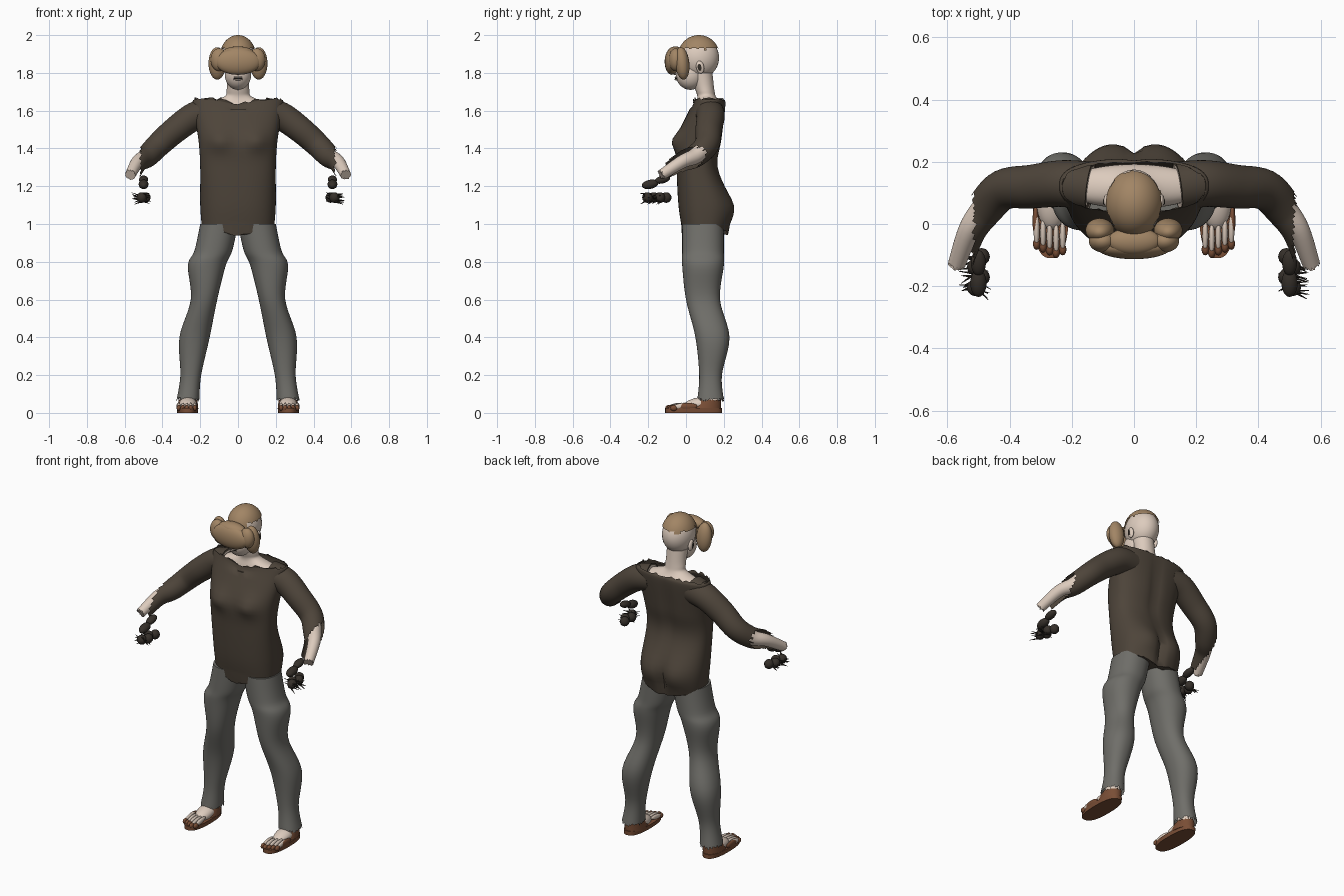
import bpy, bmesh, random
from math import sin, cos, pi, exp, copysign
from mathutils import Vector, Euler

random.seed(4)
if "Cube" in bpy.data.objects:
    bpy.data.objects.remove(bpy.data.objects["Cube"], do_unlink=True)


def material(name, red, green, blue):
    mat = bpy.data.materials.new(name)
    mat.use_nodes = True
    mat.diffuse_color = (red, green, blue, 1)
    bsdf = mat.node_tree.nodes["Principled BSDF"]
    bsdf.inputs["Base Color"].default_value = (red, green, blue, 1)
    return mat


SKIN = material("pale skin", .72, .6, .51)
SHIRT = material("dark brown cloth", .075, .058, .042)
TROUSERS = material("grey cloth", .16, .157, .142)
HAIR = material("tan hair", .36, .235, .13)
LEATHER = material("sandal leather", .19, .075, .036)
DARK = material("near black leather", .036, .029, .023)


def rough(amount):
    return random.uniform(-amount, amount)


def finish(name, bm, mat, cut=None):
    if cut:
        doomed = [vert for vert in bm.verts if cut(vert.co)]
        bmesh.ops.delete(bm, geom=doomed, context="VERTS")
    bmesh.ops.recalc_face_normals(bm, faces=bm.faces)
    mesh = bpy.data.meshes.new(name)
    bm.to_mesh(mesh)
    bm.free()
    mesh.materials.append(mat)
    obj = bpy.data.objects.new(name, mesh)
    bpy.context.collection.objects.link(obj)
    bpy.ops.object.select_all(action="DESELECT")
    bpy.context.view_layer.objects.active = obj
    obj.select_set(True)
    bpy.ops.object.shade_smooth_by_angle(angle=1)


def spline(rows, steps=6):
    """Smooth the rows with a Catmull-Rom curve."""
    points = [Vector(row) for row in rows]
    last = len(points) - 1
    smooth = []
    for i in range(last):
        start, end = points[i], points[i + 1]
        slope_in = (end - points[max(i - 1, 0)]) / 2
        slope_out = (points[min(i + 2, last)] - start) / 2
        for k in range(steps):
            t = k / steps
            ease = t * t * (3 - 2 * t)
            smooth.append(start.lerp(end, ease)
                          + slope_in * t * (1 - t) ** 2
                          - slope_out * t * t * (1 - t))
    return smooth + [points[last]]


def loft(name, mat, rows, side=1, power=2, along=False, ragged=0,
         closed=True, deform=None, cut=None):
    """Rings (x, y, z, half width, half depth), level or square to the path."""
    bm = bmesh.new()
    path = spline(rows)
    centres = [Vector(row[:3]) for row in path]
    last, count = len(path) - 1, 60
    rings = []
    for i, centre in enumerate(centres):
        wide, deep = Vector((1, 0, 0)), Vector((0, 1, 0))
        tangent = (centres[min(i + 1, last)] - centres[max(i - 1, 0)]).normalized()
        if along:
            wide = tangent.cross(Vector((0, 0, 1))).normalized()
            deep = wide.cross(tangent)
        ring = []
        for k in range(count):
            c, s = cos(2 * pi * k / count), sin(2 * pi * k / count)
            co = (centre + wide * path[i][3] * copysign(abs(c) ** (2 / power), c)
                  + deep * path[i][4] * copysign(abs(s) ** (2 / power), s))
            if i == last:
                co += tangent * rough(ragged)
            if deform:
                deform(co)
            co.x *= side
            ring.append(bm.verts.new(co))
        rings.append(ring)
    for low, high in zip(rings, rings[1:]):
        for k in range(count):
            bm.faces.new((low[k], low[k - 1], high[k - 1], high[k]))
    bm.faces.new(rings[0])
    if closed:
        bm.faces.new(rings[last])
    finish(name, bm, mat, cut)


def ball(name, mat, centre, size, side=1, tilt=0, cut=None, detail=32):
    """Ellipsoid, tilted about the x axis; side -1 puts it on the right."""
    bm = bmesh.new()
    bmesh.ops.create_uvsphere(bm, u_segments=detail, v_segments=detail, radius=1)
    turn = Euler((tilt, 0, 0)).to_matrix()
    for vert in bm.verts:
        vert.co = turn @ (vert.co * Vector(size)) + Vector(centre)
        vert.co.x *= side
    finish(name, bm, mat, cut)


# Tunic with chest, buttocks, spine groove and uneven hems
def mound(co, x, z, width, height):
    return exp(-((abs(co.x) - x) / width) ** 2 - ((co.z - z) / height) ** 2)


def shape_tunic(co):
    middle = exp(-(co.x / .08) ** 2)
    if co.y < .1:
        co.y -= .03 * mound(co, .1, 1.44, .06, .05)
        if co.z > 1.62:
            co.z -= .025 * middle
    else:
        co.y += .02 * mound(co, .09, 1.08, .07, .09)
        co.y -= .025 * mound(co, 0, 1.04, .02, .09)
        co.y -= .015 * mound(co, 0, 1.45, .03, .2)
    if co.z < 1:
        co.z += rough(.005) - .03 * middle


loft("tunic", SHIRT, [
    (0, .1, .97, .19, .12), (0, .1, 1.1, .2, .14), (0, .06, 1.3, .2, .11),
    (0, .07, 1.45, .21, .12), (0, .12, 1.63, .24, .09), (0, .12, 1.66, .23, .08)],
    power=2.5, ragged=.012, closed=False, deform=shape_tunic)

# Bare shoulders, neck and head
loft("neck_and_shoulders", SKIN, [
    (0, .12, 1.56, .2, .07), (0, .12, 1.62, .22, .07), (0, .11, 1.67, .08, .05),
    (0, .1, 1.71, .06, .05), (0, .08, 1.8, .06, .06)])
ball("skull", SKIN, (0, .067, 1.88), (.088, .108, .11))
ball("jaw", SKIN, (0, .02, 1.79), (.07, .074, .08), tilt=.3)
ball("nose", SKIN, (0, -.057, 1.815), (.014, .02, .026), tilt=-.3)
for name, mat, height, bulge in (("upper_lip", SKIN, 1.777, .01), ("mouth_line", DARK, 1.771, .008),
                                 ("lower_lip", SKIN, 1.765, .01)):
    ball(name, mat, (0, -.05, height), (.024, bulge, .005))


# Hair: ragged skull cap and fringe rolls
def below_hairline(co):
    hairline = 1.92 if co.y > 0 else 1.86
    return co.z < hairline + rough(.01)


ball("hair_cap", HAIR, (0, .068, 1.89), (.095, .11, .11), cut=below_hairline, detail=48)
ball("fringe_roll", HAIR, (0, -.075, 1.86), (.12, .038, .07))
ball("fringe_crown", HAIR, (0, -.055, 1.905), (.085, .045, .035))

ARM_PATH = [(.14, .12, 1.59), (.23, .13, 1.57), (.33, .12, 1.5), (.42, .11, 1.42),
            (.48, .05, 1.36), (.53, -.02, 1.33), (.57, -.13, 1.26)]


def tapered(path, start, step):
    return [(*point, start - step * i, start - step * i) for i, point in enumerate(path)]


def past_cuff(co):
    return abs(co.x) > .522 + rough(.008)


def glove_spikes(name, side):
    bm = bmesh.new()
    for k in range(22):
        aim = Vector((side * random.choice((-.6, 1, 1)), rough(.5) - .2, rough(.4)))
        matrix = aim.to_track_quat("Z", "Y").to_matrix().to_4x4()
        matrix.translation = Vector((side * .505, rough(.055) - .165, 1.14 + rough(.02))) + aim * .025
        bmesh.ops.create_cone(bm, cap_ends=True, segments=5, radius1=.006, radius2=.001,
                              depth=.055 + rough(.015), matrix=matrix)
    finish(name, bm, DARK)


for side, tag in ((1, "left_"), (-1, "right_")):
    ball(tag + "hair_lobe", HAIR, (.11, -.02, 1.85), (.046, .038, .086), side, tilt=.1)
    ball(tag + "hair_tuft", HAIR, (.1, -.055, 1.87), (.045, .036, .06), side)
    ball(tag + "ear", SKIN, (.086, .075, 1.83), (.012, .021, .034), side, tilt=.2)
    ball(tag + "ear_hollow", DARK, (.096, .072, 1.83), (.004, .01, .018), side, tilt=.2)

    # Bare arm inside a sleeve that is torn off past the elbow
    loft(tag + "arm", SKIN, tapered(ARM_PATH, .07, .007), side, along=True, ragged=.008)
    loft(tag + "sleeve", SHIRT, tapered(ARM_PATH, .08, .005), side, along=True,
         closed=False, cut=past_cuff)

    # Loose glove pieces
    ball(tag + "cuff_back", DARK, (.5, -.125, 1.235), (.024, .042, .02), side, tilt=.25)
    ball(tag + "cuff_front", DARK, (.5, -.19, 1.21), (.026, .045, .024), side, tilt=.2)
    for k in range(4):
        ball(f"{tag}glove_lump_{k}", DARK, (.49 + .02 * (k % 2), -.105 - .033 * k, 1.14),
             (.027, .028, .028), side, detail=12)
    glove_spikes(tag + "glove_spikes", side)

    # Trouser leg from hip to ragged ankle hem
    loft(tag + "trouser_leg", TROUSERS, [
        (.1, .09, 1, .1, .11), (.13, .09, .86, .1, .11), (.165, .09, .78, .1, .11),
        (.18, .09, .6, .07, .09), (.23, .14, .4, .08, .09), (.25, .13, .2, .055, .06),
        (.265, .13, .07, .06, .07)], side, power=2.2, ragged=.012, closed=False)

    # Sandal and foot
    loft(tag + "sole", LEATHER, [(.267, .04, 0, .055, .15), (.267, .04, .025, .057, .15)],
         side, power=2.5)
    loft(tag + "heel_shell", LEATHER, [(.265, .1, .02, .055, .085), (.265, .12, .068, .05, .066)],
         side, ragged=.005)
    loft(tag + "ankle", SKIN, [(.265, .13, .04, .045, .05), (.26, .13, .12, .04, .045)], side)
    ball(tag + "instep", SKIN, (.265, .065, .045), (.047, .085, .036), side, tilt=.2)
    ball(tag + "side_strap", LEATHER, (.316, .01, .035), (.01, .05, .018), side)
    for k in range(5):
        x, y = .229 + .021 * k, -.048 + .009 * abs(k - 1)
        ball(f"{tag}toe_{k}", SKIN, (x, y, .037), (.01, .052, .015), side, tilt=.15, detail=12)
        ball(f"{tag}toe_guard_{k}", LEATHER, (x, y - .043, .026), (.012, .019, .016), side, detail=12)
